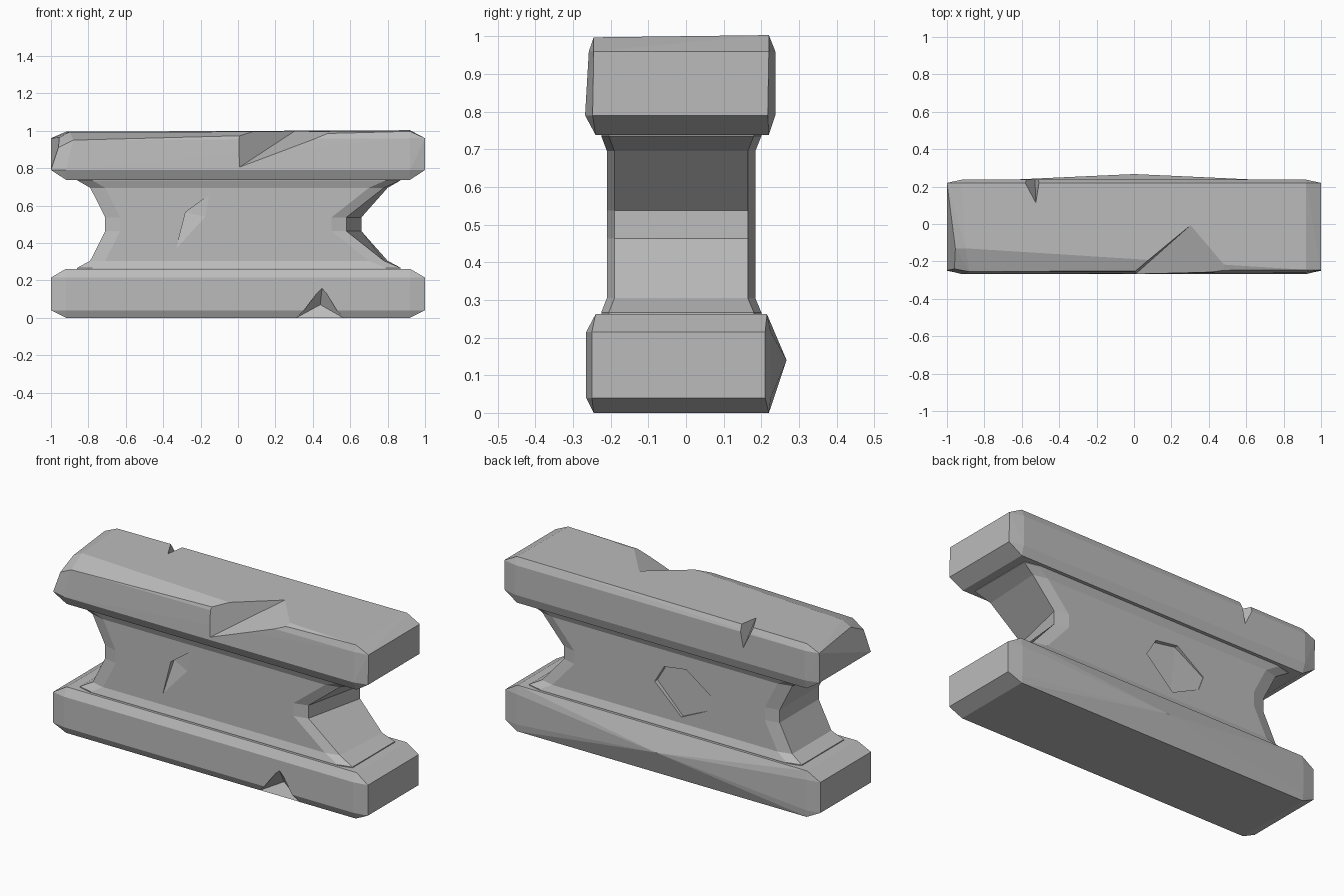
import bpy, bmesh
from mathutils import Vector

cube = bpy.data.objects.get("Cube")
if cube:
    bpy.data.objects.remove(cube, do_unlink=True)

stone = bpy.data.materials.new("grey_stone")
stone.use_nodes = True
GREY = (0.5, 0.5, 0.5, 1)
stone.diffuse_color = GREY
stone.node_tree.nodes["Principled BSDF"].inputs["Base Color"].default_value = GREY


def finish(name, bm):
    bmesh.ops.recalc_face_normals(bm, faces=bm.faces)
    mesh = bpy.data.meshes.new(name)
    bm.to_mesh(mesh)
    bm.free()
    mesh.materials.append(stone)
    obj = bpy.data.objects.new(name, mesh)
    bpy.context.scene.collection.objects.link(obj)
    return obj


def hull(name, points):
    bm = bmesh.new()
    for p in points:
        bm.verts.new(p)
    out = bmesh.ops.convex_hull(bm, input=bm.verts)
    spare = [v for v in out["geom_interior"] if isinstance(v, bmesh.types.BMVert)]
    bmesh.ops.delete(bm, geom=spare, context="VERTS")
    bmesh.ops.dissolve_limit(bm, angle_limit=0.01, verts=bm.verts, edges=bm.edges)
    return finish(name, bm)


def octagon(z, left, right, front, back, skew=0, cx=0.08, cy=0.02):
    """Rectangle with cut corners; skew pulls the front of the +x end inwards."""
    r = right - skew
    return [(left + cx, front, z), (r - cx, front, z), (r, front + cy, z),
            (right, back - cy, z), (right - cx, back, z), (left + cx, back, z),
            (left, back - cy, z), (left, front + cy, z)]


def carve(target, points):
    """Knock a convex chip out of a part."""
    cutter = hull("chip_cutter", points)
    cutter.hide_render = True
    mod = target.modifiers.new("chip", "BOOLEAN")
    mod.operation = "DIFFERENCE"
    mod.solver = "EXACT"
    mod.object = cutter
    bpy.context.view_layer.objects.active = target
    bpy.ops.object.modifier_apply(modifier=mod.name)
    bpy.data.objects.remove(cutter, do_unlink=True)


def rect(z, x, front, back):
    return [(s * x, y, z) for s in (-1, 1) for y in (front, back)]


# Lower slab with a bulging back
lower_slab = hull("lower_slab",
                  rect(0, 0.92, -0.245, 0.22)
                  + octagon(0.04, -1, 1, -0.265, 0.225, cy=0.015)
                  + octagon(0.215, -1, 1, -0.265, 0.225, cy=0.015)
                  + rect(0.262, 0.92, -0.24, 0.215)
                  + [(0, 0.267, 0.14)])

# Upper slab, with the front top edge and one end worn away
worn_edge = [(-0.9, -0.13, 0.993), (-0.88, -0.255, 0.95),
             (-0.955, -0.13, 0.965), (-0.96, -0.24, 0.91)]
sound_top = [(-0.92, 0.22, 0.995), (-1, 0.22, 0.96), (-0.92, 0.237, 0.96),
             (0.92, 0.22, 1.003), (1, 0.22, 0.96), (0.92, 0.237, 0.96),
             (0.92, -0.245, 0.997), (1, -0.245, 0.96), (0.92, -0.258, 0.96)]
upper_slab = hull("upper_slab",
                  rect(0.738, 0.92, -0.24, 0.22)
                  + octagon(0.79, -1, 1, -0.268, 0.237)
                  + worn_edge + sound_top)

# Waisted middle block, lofted through cut-corner rings
rings = [octagon(0.24, -0.86, 0.87, -0.225, 0.2),
         octagon(0.267, -0.86, 0.87, -0.225, 0.2),
         octagon(0.305, -0.79, 0.8, -0.21, 0.184, 0.02),
         octagon(0.463, -0.71, 0.66, -0.21, 0.184, 0.08),
         octagon(0.537, -0.71, 0.66, -0.21, 0.184, 0.08),
         octagon(0.695, -0.79, 0.8, -0.21, 0.184, 0.02),
         octagon(0.735, -0.86, 0.87, -0.225, 0.2),
         octagon(0.76, -0.86, 0.87, -0.225, 0.2)]
bm = bmesh.new()
loops = [[bm.verts.new(p) for p in ring] for ring in rings]
for low, high in zip(loops, loops[1:]):
    for i in range(8):
        j = (i + 1) % 8
        bm.faces.new((low[i], low[j], high[j], high[i]))
bm.faces.new(loops[0][::-1])
bm.faces.new(loops[-1])
middle_block = finish("middle_block", bm)

# Chips in the upper slab: long gouge at the front, nick at the back
carve(upper_slab, [(0, -0.275, 0.8), (0.31, 0, 1.003), (0.59, -0.32, 1.003), (-0.07, -0.3, 1.14)])
carve(upper_slab, [(-0.525, 0.11, 1.0), (-0.53, 0.25, 0.86), (-0.62, 0.27, 1.02),
                   (-0.495, 0.27, 1.02), (-0.525, 0.11, 1.05)])

# Chip in the lower front edge
carve(lower_slab, [(0.45, -0.27, 0.165), (0.44, -0.21, 0.07), (0.31, -0.245, -0.001),
                   (0.565, -0.245, -0.001), (0.44, -0.4, 0.05)])


def dent(outline, surface, outside):
    """Shallow pit: outline gives x, z and depth at each corner."""
    way = 1 if outside > surface else -1
    carve(middle_block, [(x, outside, z) for x, z, d in outline]
          + [(x, surface - way * d, z) for x, z, d in outline])


# Shallow dents in the middle block, front and back
dent([(-0.33, 0.37, 0.002), (-0.28, 0.565, 0.03), (-0.155, 0.655, 0.002),
      (-0.175, 0.54, 0.001)], -0.21, -0.25)
dent([(0.07, 0.5, 0.025), (0.01, 0.6, 0.025), (-0.13, 0.62, 0.02), (-0.3, 0.5, 0.004),
      (-0.27, 0.42, 0.004), (-0.1, 0.34, 0.015)], 0.184, 0.22)
